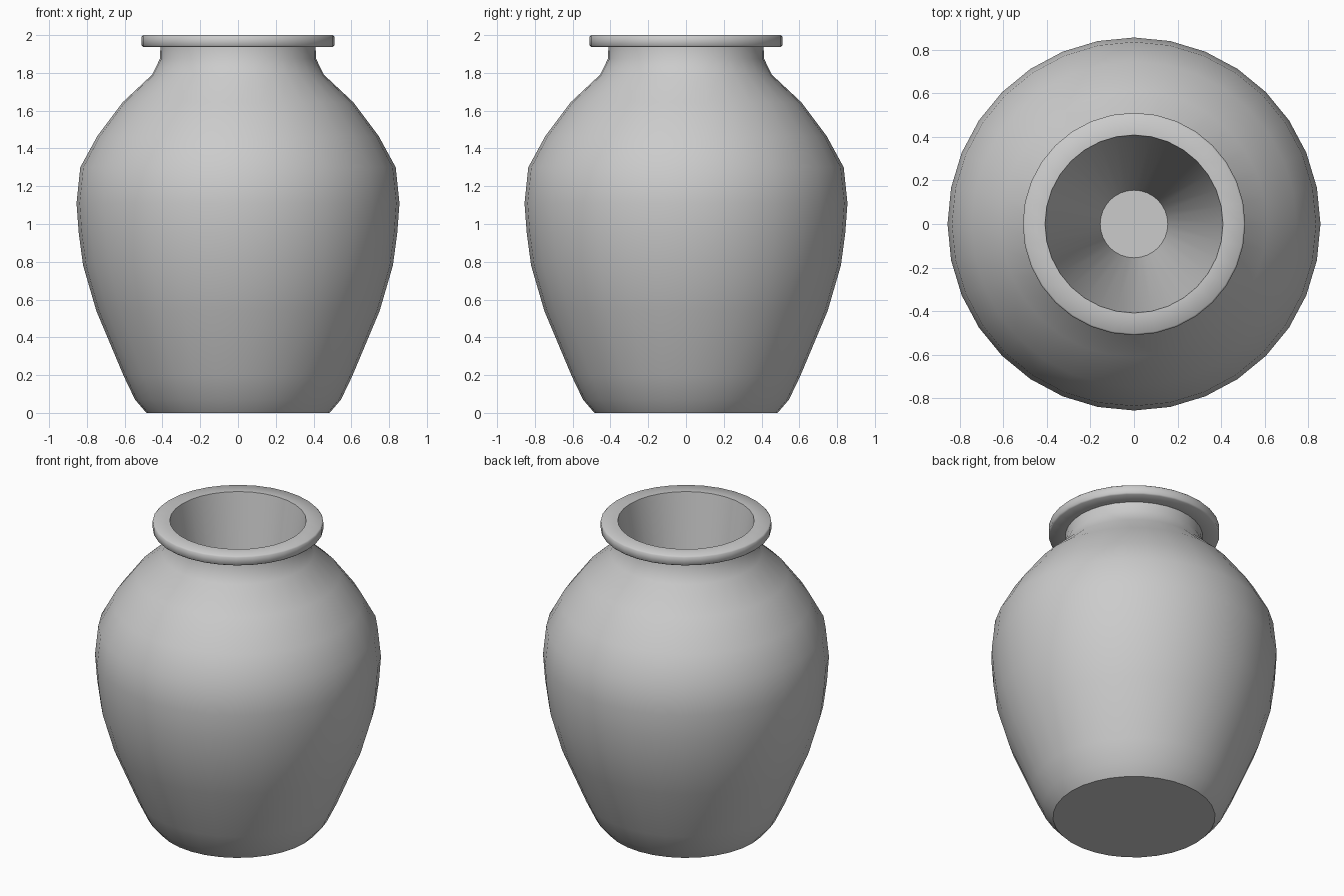
import bpy, bmesh
from math import pi, cos, sin, radians

if "Cube" in bpy.data.objects:
    bpy.data.objects.remove(bpy.data.objects["Cube"])

SIDES = 32

# Jar profile as (radius, height): foot, belly, neck, rim, then the tapered inside
profile = [
    (0.485, 0.0), (0.545, 0.07), (0.605, 0.195), (0.75, 0.54), (0.82, 0.78),
    (0.843, 0.95), (0.855, 1.11), (0.835, 1.30), (0.745, 1.465), (0.61, 1.645),
    (0.455, 1.79), (0.413, 1.875), (0.411, 1.937),
    (0.502, 1.937), (0.51, 1.945), (0.51, 1.992), (0.502, 2.0),
    (0.408, 2.0), (0.155, 0.4),
]

bm = bmesh.new()
rings = [[bm.verts.new((r * cos(2 * pi * i / SIDES), r * sin(2 * pi * i / SIDES), z))
          for i in range(SIDES)] for r, z in profile]

# Walls between neighbouring rings
for low, high in zip(rings, rings[1:]):
    for i in range(SIDES):
        j = (i + 1) % SIDES
        bm.faces.new((low[i], low[j], high[j], high[i]))

# Underside and inner floor
bm.faces.new(rings[0][::-1])
bm.faces.new(rings[-1])

mesh = bpy.data.meshes.new("jar")
bm.to_mesh(mesh)
bm.free()
jar = bpy.data.objects.new("jar", mesh)
bpy.context.collection.objects.link(jar)

# Smooth body with crisp rim and foot edges
bpy.context.view_layer.objects.active = jar
jar.select_set(True)
bpy.ops.object.shade_smooth_by_angle(angle=radians(48))
